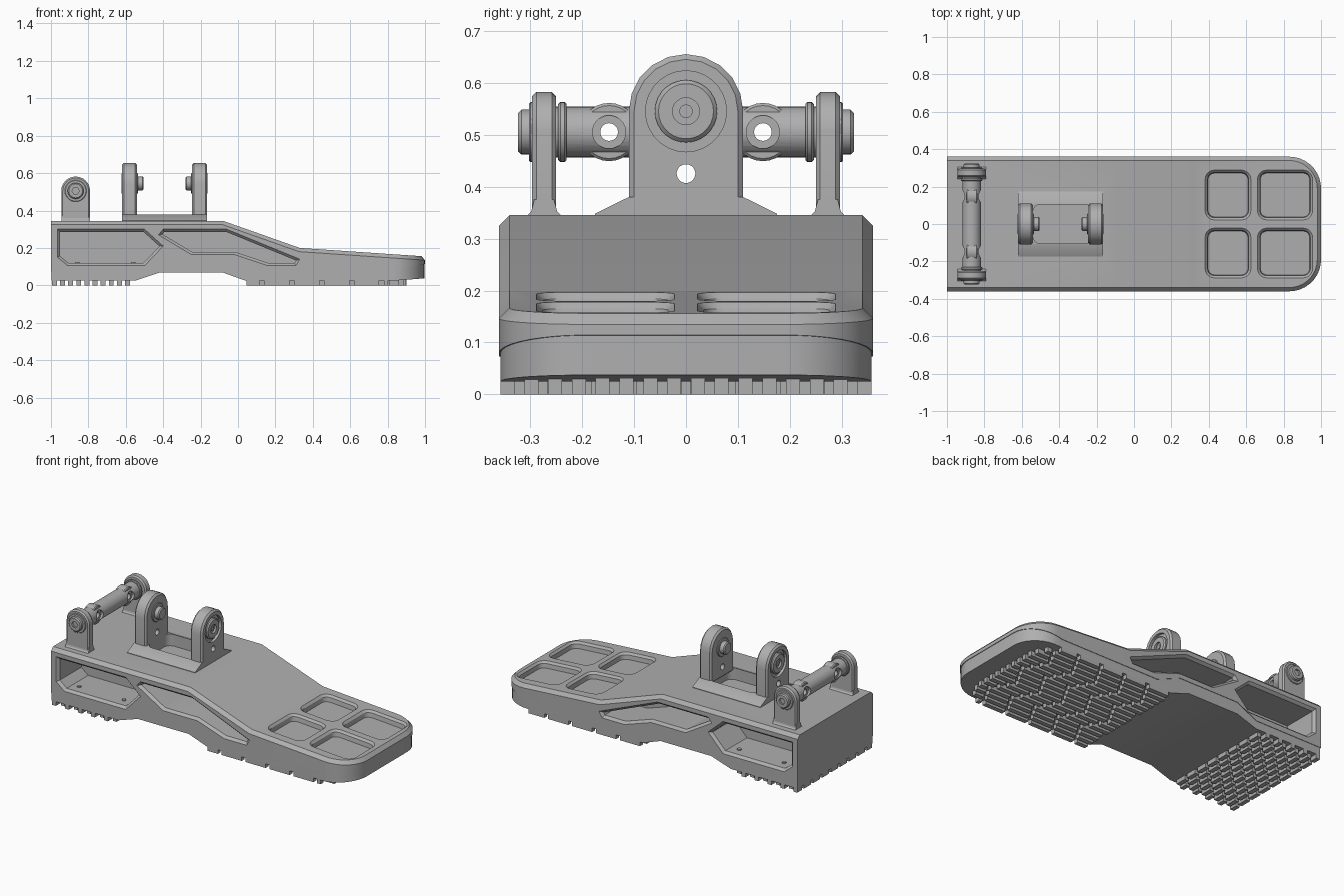
import bpy, bmesh, math
from mathutils import Vector, Matrix

cube = bpy.data.objects.get("Cube")
if cube:
    bpy.data.objects.remove(cube, do_unlink=True)

grey = bpy.data.materials.new("mid_grey")
grey.use_nodes = True
grey.diffuse_color = (0.43, 0.43, 0.43, 1)
grey.node_tree.nodes["Principled BSDF"].inputs["Base Color"].default_value = grey.diffuse_color
parts = []


def finish(name, bm):
    mesh = bpy.data.meshes.new(name)
    bmesh.ops.recalc_face_normals(bm, faces=bm.faces)
    bm.to_mesh(mesh)
    bm.free()
    mesh.materials.append(grey)
    ob = bpy.data.objects.new(name, mesh)
    bpy.context.scene.collection.objects.link(ob)
    parts.append(ob)
    return ob


def loft(name, axis, *rings):
    """Solid through rings of (2D outline, position along axis)."""
    bm = bmesh.new()
    rows = []
    for pts, t in rings:
        row = []
        for p, q in pts:
            d = t(p, q) if callable(t) else t
            row.append(bm.verts.new({"x": (d, p, q), "y": (p, d, q), "z": (p, q, d)}[axis]))
        rows.append(row)
    n = len(rows[0])
    for a, b in zip(rows, rows[1:]):
        for i in range(n):
            j = (i + 1) % n
            bm.faces.new((a[i], a[j], b[j], b[i]))
    bm.faces.new(rows[0])
    bm.faces.new(rows[-1])
    return finish(name, bm)


def inset(pts, d):
    """Offset an outline inward by d."""
    v = [Vector(p) for p in pts]
    n = len(v)
    area = sum(v[i - 1].x * v[i].y - v[i].x * v[i - 1].y for i in range(n))
    out = []
    for i in range(n):
        e1, e2 = (v[i] - v[i - 1]).normalized(), (v[(i + 1) % n] - v[i]).normalized()
        n1, n2 = Vector((-e1.y, e1.x)), Vector((-e2.y, e2.x))
        out.append(tuple(v[i] + (n1 + n2) * math.copysign(d, area) / (1 + n1.dot(n2))))
    return out


def arc(cx, cy, r, a0, a1, n):
    return [(cx + r * math.cos(math.radians(a0 + (a1 - a0) * i / n)),
             cy + r * math.sin(math.radians(a0 + (a1 - a0) * i / n))) for i in range(n + 1)]


def circle(cx, cy, r, n=28):
    return arc(cx, cy, r, 0, 360, n)[:-1]


def rounded(x0, x1, y0, y1, r):
    return (arc(x1 - r, y1 - r, r, 0, 90, 5) + arc(x0 + r, y1 - r, r, 90, 180, 5)
            + arc(x0 + r, y0 + r, r, 180, 270, 5) + arc(x1 - r, y0 + r, r, 270, 360, 5))


def slab(name, axis, pts, a, b, bev=0.0):
    """Extruded outline, with optional chamfer round both ends."""
    if not bev:
        return loft(name, axis, (pts, a), (pts, b))
    s = math.copysign(bev, b - a)
    small = inset(pts, bev)
    return loft(name, axis, (small, a), (pts, a + s), (pts, b - s), (small, b))


def carve(ob, *cutters, op="DIFFERENCE", keep=False):
    for c in cutters:
        m = ob.modifiers.new("cut", "BOOLEAN")
        m.operation, m.solver, m.object = op, "EXACT", c
    dg = bpy.context.evaluated_depsgraph_get()
    dg.update()
    mesh = bpy.data.meshes.new_from_object(ob.evaluated_get(dg))
    ob.modifiers.clear()
    ob.data = mesh
    if not keep:
        for c in cutters:
            parts.remove(c)
            bpy.data.objects.remove(c, do_unlink=True)


def plan(d):
    r = 0.17 - d
    return ([(-1 + d, -0.36 + d)] + arc(0.83, -0.19, r, -90, 0, 9)
            + arc(0.83, 0.19, r, 0, 90, 9) + [(-1 + d, 0.36 - d)])


# Upper shell and sole share the stepped parting line
seam = [(1.1, 0.135), (0.8, 0.073), (0.14, 0.073), (-0.02, 0.138),
        (-0.42, 0.138), (-0.55, 0.073), (-1.1, 0.073)]
top = [(-1.1, 0.345), (-0.08, 0.345), (0.33, 0.2), (1.1, 0.148)]
under = [(-1.1, 0.025), (-0.55, 0.025), (-0.42, 0.068), (-0.08, 0.068),
         (0.04, 0.025), (0.83, 0.025), (1.1, 0.045)]
shell = slab("foot_shell", "y", top + seam, -0.5, 0.5)
carve(shell, slab("plan_cutter", "z", plan(0), -0.5, 1), op="INTERSECT")
sole = slab("sole", "y", under + seam, -0.5, 0.5)
carve(sole, slab("plan_cutter", "z", plan(0.003), -0.5, 1), op="INTERSECT")

# Chamfer along the upper side and toe edges
bm = bmesh.new()
bm.from_mesh(shell.data)
rim = []
for e in bm.edges:
    if len(e.link_faces) == 2:
        lo, hi = sorted((f.normal for f in e.link_faces), key=lambda n: n.z)
        if hi.z > 0.8 and abs(lo.z) < 0.1 and lo.x > -0.9:
            rim.append(e)
bmesh.ops.bevel(bm, geom=rim, offset=0.02, segments=1, affect="EDGES", profile=0.5)
bm.to_mesh(shell.data)
bm.free()

# Side windows with a chamfered rim, and the toe trays
window_shapes = [
    [(-0.965, 0.3), (-0.965, 0.15), (-0.91, 0.105), (-0.5, 0.105), (-0.4, 0.21), (-0.5, 0.3)],
    [(-0.4, 0.3), (-0.425, 0.27), (-0.25, 0.165), (-0.02, 0.165), (0.16, 0.105),
     (0.31, 0.105), (0.33, 0.14), (-0.06, 0.3)]]
cutters = []
for s in (1, -1):
    for w in window_shapes:
        small = inset(w, 0.014)
        cutters.append(loft("window_cutter", "y", (w, s * 0.4), (w, s * 0.36),
                            (small, s * 0.345), (small, s * 0.14)))
    for x0, x1 in ((0.38, 0.625), (0.66, 0.955)):
        y0, y1 = sorted((s * 0.022, s * 0.288))
        tray = rounded(x0, x1, y0, y1, 0.05)
        surf = lambda dz: (lambda x, y: 0.2 - 0.0675 * (x - 0.33) + dz)
        cutters.append(loft("tray_cutter", "z", (tray, surf(0.03)), (tray, surf(0)),
                            (inset(tray, 0.012), surf(-0.012)),
                            (inset(tray, 0.016), surf(-0.038))))
cutters.append(slab("well_cutter", "z", rounded(-0.54, -0.22, -0.105, 0.105, 0.04), 0.31, 0.6))
carve(shell, *cutters)

# Small bolts on the window floors
for s in (1, -1):
    for x in (-0.86, -0.56):
        slab("floor_bolt", "z", circle(x, s * 0.29, 0.012, 12), 0.115, 0.126)

# Ankle base plate
plate = slab("ankle_plate", "x", [(-0.175, 0.34), (0.175, 0.34), (0.175, 0.348),
                                  (0.11, 0.38), (-0.11, 0.38), (-0.175, 0.348)], -0.62, -0.165)
carve(plate, slab("well_cutter", "z", rounded(-0.54, -0.22, -0.105, 0.105, 0.04), 0.3, 0.6))

# Ankle lugs with bearing cap outside and pin inside
arch = [(-0.11, 0.36), (0.11, 0.36)] + arc(0, 0.545, 0.11, 0, 180, 10)
for out, face, inner in ((-1, -0.62, -0.54), (1, -0.165, -0.245)):
    lug = slab("ankle_lug", "x", arch, face, inner, 0.01)
    carve(lug, slab("recess_cutter", "x", circle(0, 0.545, 0.078), face + out * 0.02, face - out * 0.016),
          slab("hole_cutter", "x", circle(0, 0.425, 0.018), face + out * 0.1, inner - out * 0.1))
    cap = slab("bearing_cap", "x", circle(0, 0.545, 0.06), face - out * 0.03, face + out * 0.002, 0.007)
    carve(cap, slab("socket_cutter", "x", circle(0, 0.545, 0.026), face + out * 0.02, face - out * 0.01))
    slab("cap_screw", "x", circle(0, 0.545, 0.013), face - out * 0.02, face - out * 0.004)
    slab("pin_collar", "x", circle(0, 0.545, 0.055), inner + out * 0.01, inner - out * 0.006, 0.003)
    slab("ankle_pin", "x", circle(0, 0.545, 0.037), inner + out * 0.01, inner - out * 0.036, 0.006)

# Heel posts with end caps
cx, cz = -0.868, 0.505
post = [(cx - 0.077, 0.34), (cx + 0.077, 0.34)] + arc(cx, cz, 0.077, 0, 180, 12)
for s in (1, -1):
    slab("heel_post", "y", post, s * 0.25, s * 0.296, 0.008)
    slab("post_foot", "x", [(s * 0.236, 0.34), (s * 0.31, 0.34), (s * 0.298, 0.352),
                            (s * 0.292, 0.375), (s * 0.254, 0.375), (s * 0.248, 0.352)],
         cx - 0.077, cx + 0.077)
    slab("post_flange", "y", circle(cx, cz, 0.058), s * 0.28, s * 0.302, 0.003)
    cap = slab("post_cap", "y", circle(cx, cz, 0.043), s * 0.28, s * 0.323, 0.006)
    carve(cap, slab("socket_cutter", "y", circle(cx, cz, 0.02, 6), s * 0.35, s * 0.311))
    slab("bar_collar", "y", circle(cx, cz, 0.058), s * 0.23, s * 0.246, 0.004)

# Heel crossbar with drilled cross bosses
bar = slab("heel_bar", "y", circle(cx, cz, 0.049, 32), -0.26, 0.26)
for s in (1, -1):
    y = s * 0.148
    boss = slab("bar_boss", "x", circle(y, cz, 0.056), cx - 0.03, cx + 0.03, 0.005)
    hole = slab("hole_cutter", "x", circle(y, cz, 0.017), cx - 0.2, cx + 0.2)
    carve(boss, hole, keep=True)
    carve(bar, hole, *[slab("bore_cutter", "x", circle(y, cz, 0.032), cx + d * 0.032, cx + d * 0.2)
                       for d in (1, -1)])

# Sole tread: long bars in zigzag rows under the toe, short cross bars under the heel
bm = bmesh.new()


def block(x0, x1, y0, y1):
    if x1 - x0 > 0.01 and y1 - y0 > 0.01:
        m = Matrix.Translation(((x0 + x1) / 2, (y0 + y1) / 2, 0.016))
        bmesh.ops.create_cube(bm, size=1, matrix=m @ Matrix.Diagonal((x1 - x0, y1 - y0, 0.032, 1)))


for i in range(16):
    y = (i - 7.5) * 0.0458
    over = max(0, abs(y) - 0.19)
    end = 0.9 - 0.17 + math.sqrt(0.17 ** 2 - over ** 2)
    shift = min(i % 6, 6 - i % 6) * 0.026
    for k in range(-1, 7):
        x = -0.02 + k * 0.16 + shift
        block(max(x, 0.045), min(x + 0.135, end), y - 0.0135, y + 0.0135)
for i in range(10):
    x = -0.995 + i * 0.0435
    for k in range(-5, 6):
        y = k * 0.086 + (i % 2) * 0.043
        block(x, x + 0.026, max(y - 0.034, -0.357), min(y + 0.034, 0.357))
finish("sole_tread", bm)

# Smooth round parts, keep hard edges
bpy.ops.object.select_all(action="DESELECT")
for ob in parts:
    ob.select_set(True)
bpy.context.view_layer.objects.active = parts[0]
bpy.ops.object.shade_smooth_by_angle(angle=math.radians(28))
